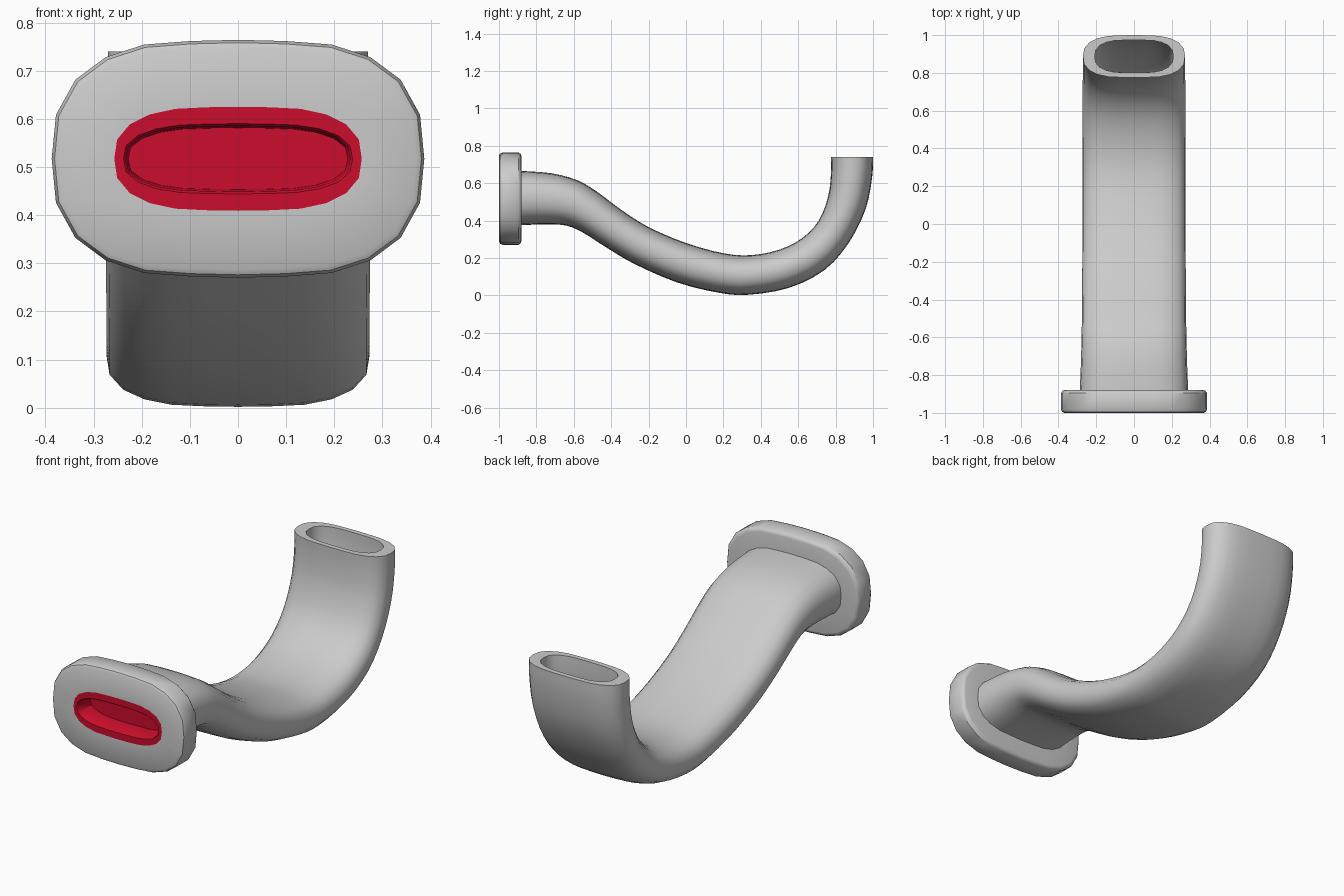
import bpy, bmesh, math
from mathutils import Vector

if "Cube" in bpy.data.objects:
    bpy.data.objects.remove(bpy.data.objects["Cube"])

# Quarter of the rounded outline shared by every cross-section
QUARTER = [(1, 0), (.977, .37), (.873, .665), (.71, .855), (.505, .96), (.255, .99)]


def outline():
    q = QUARTER + [(0, 1)]
    half = q + [(-x, y) for x, y in reversed(QUARTER)]
    return half + [(x, -y) for x, y in reversed(half[1:-1])]


OUT = outline()


def ring(top, bottom, width, scale=1.0):
    """Cross-section spanning two (y, z) points, with a half width in x."""
    t, b = Vector((0, *top)), Vector((0, *bottom))
    c, v = (t + b) / 2, (t - b) / 2
    return [c + v * y * scale + Vector((width * x * scale, 0, 0)) for x, y in OUT]


def flat_ring(y, w, h):
    return ring((y, .517 + h), (y, .517 - h), w)


def loft(name, rings, cap_start=False, cap_end=False, color=None):
    bm = bmesh.new()
    loops = [[bm.verts.new(p) for p in r] for r in rings]
    n = len(OUT)
    for a, b in zip(loops, loops[1:]):
        for i in range(n):
            j = (i + 1) % n
            bm.faces.new((a[i], a[j], b[j], b[i]))
    if cap_start:
        bm.faces.new(loops[0][::-1])
    if cap_end:
        bm.faces.new(loops[-1])
    me = bpy.data.meshes.new(name)
    bm.to_mesh(me)
    bm.free()
    ob = bpy.data.objects.new(name, me)
    bpy.context.collection.objects.link(ob)
    if color:
        mat = bpy.data.materials.new(name)
        mat.diffuse_color = color
        mat.use_nodes = True
        mat.node_tree.nodes["Principled BSDF"].inputs["Base Color"].default_value = mat.diffuse_color
        me.materials.append(mat)
    bpy.ops.object.select_all(action='DESELECT')
    ob.select_set(True)
    bpy.context.view_layer.objects.active = ob
    bpy.ops.object.shade_smooth_by_angle(angle=math.radians(38))
    return ob


# Upper and lower edge of the bent pipe (y, z) and its half width
SECTIONS = [
    (-.88, .665, -.88, .375, .287), (-.72, .653, -.75, .38, .281),
    (-.58, .615, -.64, .373, .278), (-.47, .55, -.55, .335, .276),
    (-.35, .46, -.44, .265, .275), (-.2, .365, -.28, .17, .274),
    (0, .28, -.05, .07, .273), (.2, .225, .17, .015, .273),
    (.35, .215, .33, .003, .273), (.5, .245, .55, .04, .272),
    (.62, .305, .74, .135, .272), (.71, .40, .87, .28, .271),
    (.76, .53, .96, .46, .27), (.775, .65, .995, .63, .27),
    (.775, .74, 1.0, .74, .27)]


def smooth(pts, steps=3):
    """Catmull-Rom interpolation through the sections."""
    p = [Vector(s) for s in pts]
    res = []
    for i in range(len(p) - 1):
        a, b, c, d = p[max(i - 1, 0)], p[i], p[i + 1], p[min(i + 2, len(p) - 1)]
        for k in range(steps):
            t = k / steps
            res.append((b * 2 + (c - a) * t + (a * 2 - b * 5 + c * 4 - d) * t * t
                        + (b * 3 - a - c * 3 + d) * t ** 3) / 2)
    return res + [p[-1]]


# Hollow bent pipe: outer wall, rim, then inner wall back to the flange
path = smooth(SECTIONS)
outer = [ring(s[0:2], s[2:4], s[4]) for s in path]
inner = [ring(s[0:2], s[2:4], s[4], .77) for s in reversed(path)]
loft("bent_pipe", outer + inner, cap_end=True)

# Flange with softened edges
loft("flange", [flat_ring(y, w, h) for y, w, h in [
    (-.88, .25, .11), (-.88, .367, .227), (-.883, .378, .238), (-.895, .387, .247),
    (-.98, .387, .247), (-.994, .381, .241), (-1, .37, .23), (-1, .257, .108)]],
    cap_start=True)

# Red mouth: flat ring, recess wall and floor
loft("red_mouth", [flat_ring(y, w, h) for y, w, h in [
    (-1, .257, .108), (-1, .238, .073), (-.994, .233, .068), (-.9, .228, .064)]],
    cap_end=True, color=(.6, .004, .025, 1))
